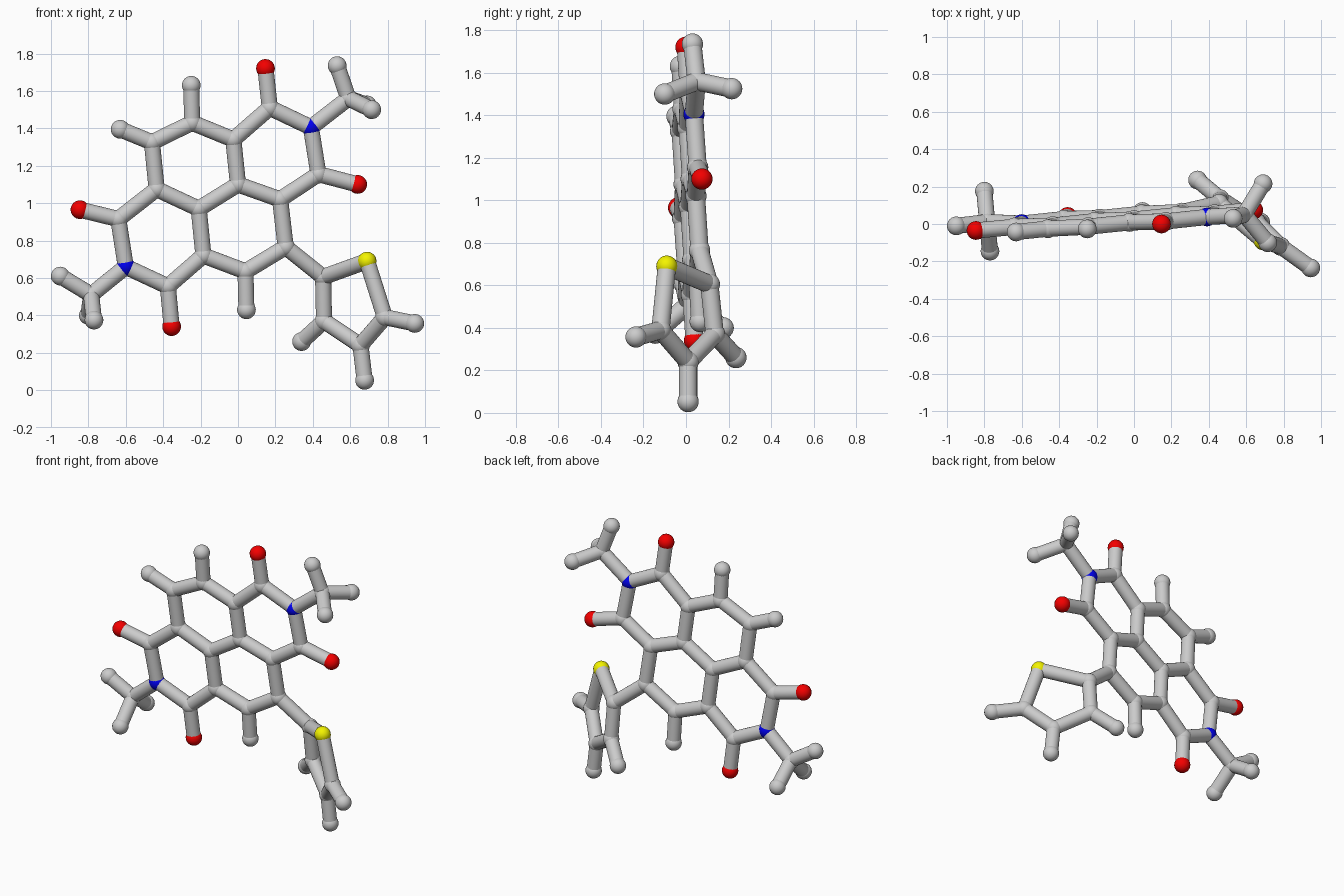
import bpy, bmesh
from mathutils import Vector, Matrix

if "Cube" in bpy.data.objects:
    bpy.data.objects.remove(bpy.data.objects["Cube"])

BALL, STICK = 0.05, 0.043


def flat(x, z):
    """Point on the slightly tilted plane of the fused rings."""
    return Vector((x, 0.088 + 0.079 * x - 0.058 * z, z))


# Fused ring system (x, z on the plane)
core = {
    "a": (-.46, 1.325), "b": (-.245, 1.43), "c": (-.025, 1.34), "d": (0, 1.10),
    "e": (-.21, .97), "f": (-.435, 1.075), "g": (.17, 1.51), "h": (.43, 1.155),
    "i": (.225, 1.02), "j": (.255, .765), "k": (.04, .635), "l": (-.185, .72),
    "m": (-.375, .555), "p": (-.64, .915),
}
nitrogen = {"n1": (.39, 1.405), "n2": (-.60, .66)}
oxygen = {"o1": (.147, 1.72), "o2": (.64, 1.10), "o3": (-.355, .34), "o4": (-.845, .965)}
ring_h = {"ha": (-.63, 1.395), "hb": (-.25, 1.63), "hk": (.045, .43)}

# Side groups (x, y, z)
methyl = {
    "q": (.59, .05, 1.56), "q1": (.53, .03, 1.735), "q2": (.715, -.10, 1.50),
    "q3": (.69, .215, 1.525),
    "r": (-.785, .01, .51), "r1": (-.95, -.01, .61), "r2": (-.77, -.145, .375),
    "r3": (-.80, .175, .40),
}
five_ring = {
    "t1": (.455, .11, .605), "t2": (.785, -.12, .39), "t3": (.655, .01, .24),
    "t4": (.46, .135, .37), "u2": (.945, -.235, .357), "u3": (.677, .01, .053),
    "u4": (.34, .235, .26),
}
sulfur = {"s": (.69, -.09, .69)}

pos = {}
for group in (core, nitrogen, oxygen, ring_h, methyl, five_ring, sulfur):
    for k, v in group.items():
        pos[k] = flat(*v) if len(v) == 2 else Vector(v)


def finish(bm, name, color=None):
    me = bpy.data.meshes.new(name)
    bm.to_mesh(me)
    bm.free()
    for p in me.polygons:
        p.use_smooth = len(p.vertices) <= 4
    ob = bpy.data.objects.new(name, me)
    bpy.context.collection.objects.link(ob)
    if color:
        mat = bpy.data.materials.new(name + "_color")
        mat.diffuse_color = (*color, 1)
        mat.use_nodes = True
        mat.node_tree.nodes["Principled BSDF"].inputs["Base Color"].default_value = mat.diffuse_color
        me.materials.append(mat)


def balls(name, keys, color=None):
    bm = bmesh.new()
    for k in keys:
        bmesh.ops.create_uvsphere(bm, u_segments=24, v_segments=16, radius=BALL,
                                  matrix=Matrix.Translation(pos[k]))
    finish(bm, name, color)


def sticks(name, chains):
    """Each chain is a run of atoms joined one after another."""
    bm = bmesh.new()
    for chain in chains:
        keys = chain.split()
        for k1, k2 in zip(keys, keys[1:]):
            d = pos[k2] - pos[k1]
            m = Matrix.Translation((pos[k1] + pos[k2]) / 2) @ d.to_track_quat("Z", "Y").to_matrix().to_4x4()
            bmesh.ops.create_cone(bm, cap_ends=True, segments=24, radius1=STICK,
                                  radius2=STICK, depth=d.length, matrix=m)
    finish(bm, name)


# Balls
balls("core_carbon_balls", core)
balls("core_hydrogen_balls", ring_h)
balls("methyl_balls", methyl)
balls("five_ring_balls", five_ring)
balls("nitrogen_balls", nitrogen, (0, 0, .85))
balls("oxygen_balls", oxygen, (.9, 0, 0))
balls("sulfur_ball", sulfur, (.9, .9, 0))

# Sticks
sticks("core_sticks", ["a b c d e f a", "c g n1 h i d", "i j k l e", "l m n2 p f"])
sticks("core_outer_sticks", ["g o1", "h o2", "m o3", "p o4", "a ha", "b hb", "k hk"])
sticks("methyl_sticks", ["n1 q q1", "q2 q q3", "n2 r r1", "r2 r r3"])
sticks("five_ring_sticks", ["j t1 s t2 t3 t4 t1", "t2 u2", "t3 u3", "t4 u4"])
